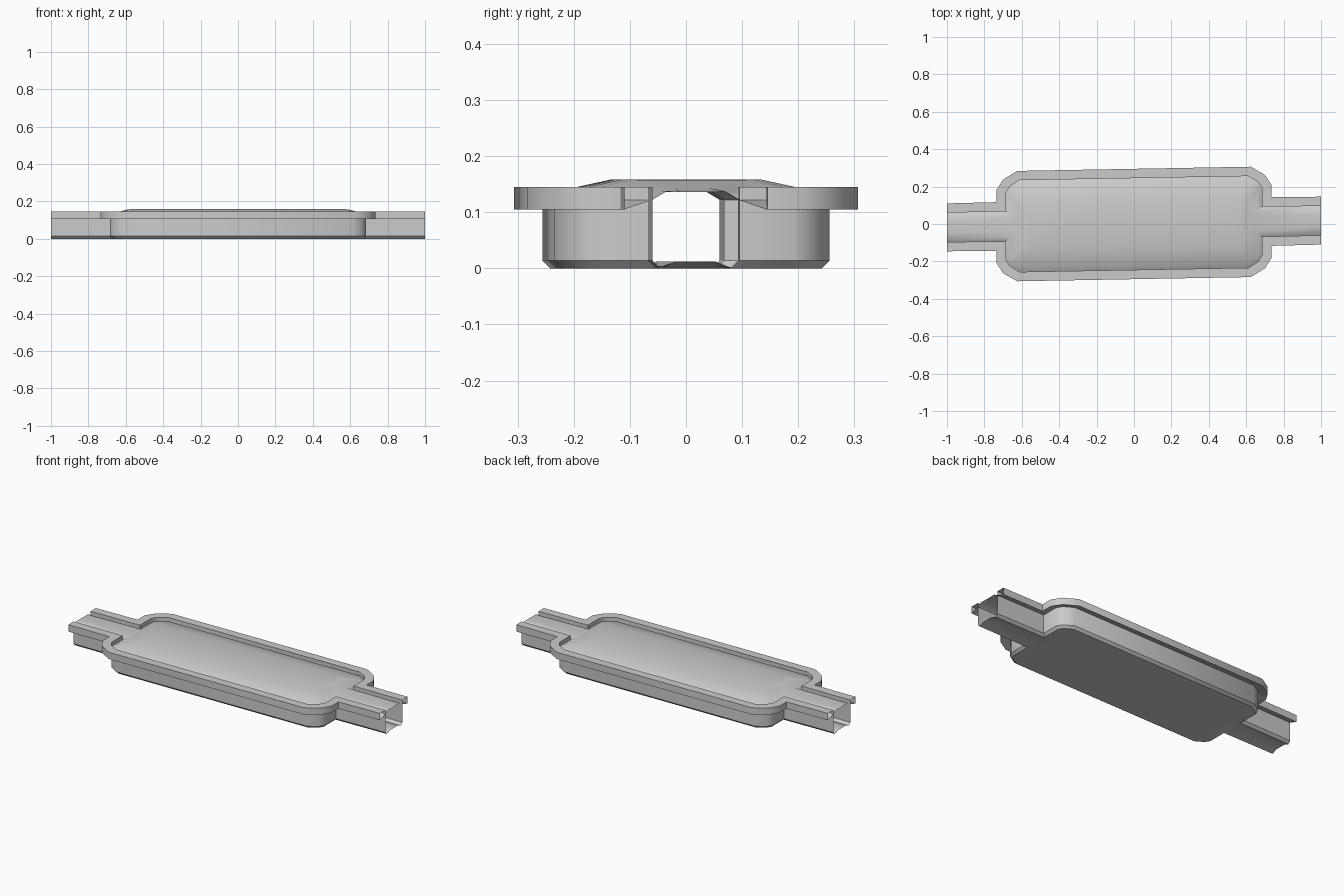
import bpy, bmesh, math
from mathutils import Vector

cube = bpy.data.objects.get("Cube")
if cube:
    bpy.data.objects.remove(cube, do_unlink=True)

# One plain grey for the whole vessel
grey = bpy.data.materials.new("plain_grey")
grey.use_nodes = True
colour = (0.6, 0.6, 0.6, 1)
grey.diffuse_color = colour
grey.node_tree.nodes["Principled BSDF"].inputs["Base Color"].default_value = colour

SKEW = 0.018  # the plan leans slightly along its length

# Rim outline, one quarter of the plan: pipe end, neck, rounded shoulder
quarter = [(1, .128), (.735, .13), (.735, .195), (.7, .25), (.625, .295)]
# Where the raised lid plateau and the flat floor begin, per outline point
plateau = [(1, .03, .136), (.63, .03, .143), (.59, .08, .157), (.575, .11, .158), (.55, .125, .158)]
floor = [(1, .035, .012), (.67, .04, .004), (.6, .12, 0), (.58, .15, 0), (.55, .17, 0)]


def both_ends(points):
    """Continue a quarter list from +x round to -x."""
    return points + [(-p[0], *p[1:]) for p in reversed(points)]


outline = [Vector(p) for p in both_ends(quarter)]


def inset(d, z):
    """Outline moved inward by d with mitred corners, at height z."""
    ring = []
    for i, p in enumerate(outline):
        sides = []
        for a, b in ((i - 1, i), (i, i + 1)):
            if a >= 0 and b < len(outline):
                t = (outline[b] - outline[a]).normalized()
                sides.append(Vector((-t.y, t.x)))
        if len(sides) == 1:
            ring.append((p.x, p.y - d, z))
        else:
            n = sides[0] + sides[1]
            q = p + n * (d / (1 + sides[0].dot(sides[1])))
            ring.append((q.x, q.y, z))
    return ring


def build(name, sheets, flip=False):
    """Skin each sheet, a list of lengthwise rings, with quads."""
    bm = bmesh.new()
    for rings in sheets:
        grid = [[bm.verts.new((x, y + SKEW * x, z)) for x, y, z in r] for r in rings]
        for r, s in zip(grid, grid[1:]):
            for i in range(len(r) - 1):
                f = bm.faces.new((r[i], r[i + 1], s[i + 1], s[i]))
                if flip:
                    f.normal_flip()
    mesh = bpy.data.meshes.new(name)
    bm.to_mesh(mesh)
    bm.free()
    mesh.materials.append(grey)
    obj = bpy.data.objects.new(name, mesh)
    bpy.context.collection.objects.link(obj)
    bpy.ops.object.select_all(action='DESELECT')
    obj.select_set(True)
    bpy.context.view_layer.objects.active = obj
    bpy.ops.object.shade_smooth_by_angle(angle=math.radians(38))
    return obj


def mirrored(rings):
    """The same rings on the front half, in reverse order."""
    return [[(x, -y, z) for x, y, z in r] for r in reversed(rings)]


# Lower tray: upright walls, chamfered bottom edge, floor
tray = [inset(.05, .122), inset(.05, .014), inset(.064, 0), both_ends(floor)]
build("tray", [tray + mirrored(tray)], flip=True)

# Hollow rim along each side, open at the pipe ends
rim = [inset(.05, .122), inset(0, .105), inset(0, .145), inset(.05, .145), inset(.05, .122)]
build("rim", [rim, mirrored(rim)])

# Domed lid, sunk just inside the rim
lid = [inset(.05, .122), inset(.075, .137), both_ends(plateau)]
build("lid", [lid + mirrored(lid)])
